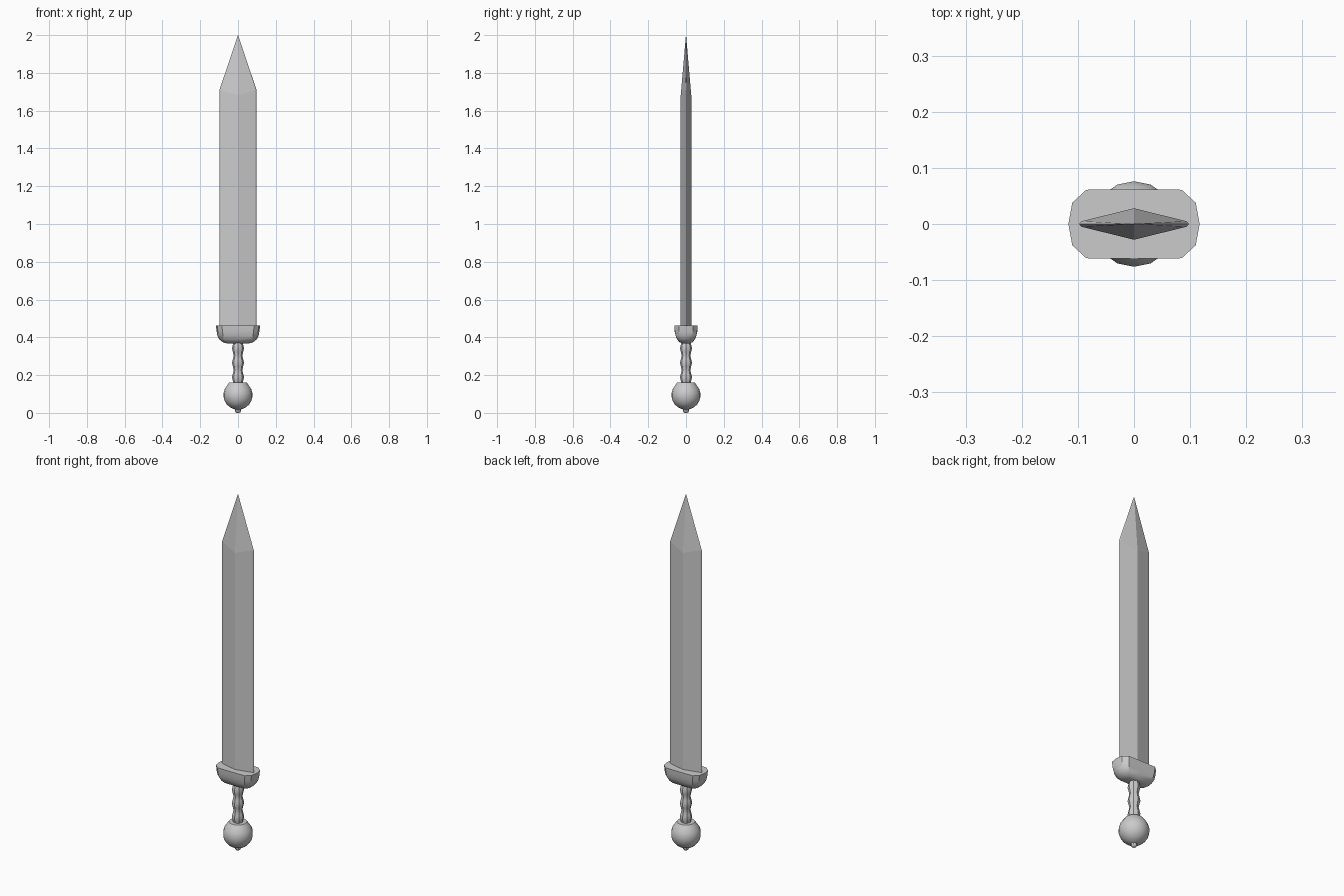
import bpy, bmesh
from math import cos, sin, pi, sqrt, radians

if "Cube" in bpy.data.objects:
    bpy.data.objects.remove(bpy.data.objects["Cube"])


def loft(name, rings, smooth_angle):
    """Skin a stack of equal-length rings and cap both ends."""
    bm = bmesh.new()
    loops = [[bm.verts.new(p) for p in ring] for ring in rings]
    n = len(rings[0])
    for a, b in zip(loops, loops[1:]):
        for i in range(n):
            j = (i + 1) % n
            bm.faces.new((a[i], a[j], b[j], b[i]))
    bm.faces.new(loops[0][::-1])
    bm.faces.new(loops[-1])
    bmesh.ops.remove_doubles(bm, verts=bm.verts, dist=0.00005)
    bmesh.ops.recalc_face_normals(bm, faces=bm.faces)
    mesh = bpy.data.meshes.new(name)
    bm.to_mesh(mesh)
    bm.free()
    ob = bpy.data.objects.new(name, mesh)
    bpy.context.collection.objects.link(ob)
    bpy.ops.object.select_all(action='DESELECT')
    ob.select_set(True)
    bpy.context.view_layer.objects.active = ob
    if smooth_angle:
        bpy.ops.object.shade_smooth_by_angle(angle=radians(smooth_angle))
    return ob


def lathe(name, profile, sides, smooth_angle):
    """Turn (radius, z) points around the vertical axis."""
    ring = [2 * pi * i / sides for i in range(sides)]
    return loft(name, [[(r * cos(a), r * sin(a), z) for a in ring]
                       for r, z in profile], smooth_angle)


# Blade: flattened diamond section with fine ground edges, tapering to a point
def blade_ring(w, t, z_edge, z_ridge):
    e, f = w * 0.95, t * 0.18
    return [(w, 0, z_edge), (e, f, z_edge), (0, t, z_ridge), (-e, f, z_edge),
            (-w, 0, z_edge), (-e, -f, z_edge), (0, -t, z_ridge), (e, -f, z_edge)]


loft("blade", [blade_ring(0.098, 0.028, 0.44, 0.44),
               blade_ring(0.098, 0.028, 1.71, 1.68),
               blade_ring(0.0004, 0.0004, 2.0, 2.0)], 0)

# Guard: rounded-end cup, flat on top and curving in underneath
outline = [(0.117, 0), (0.110, 0.038), (0.085, 0.061), (0, 0.062),
           (-0.085, 0.061), (-0.110, 0.038), (-0.117, 0), (-0.110, -0.038),
           (-0.085, -0.061), (0, -0.062), (0.085, -0.061), (0.110, -0.038)]
levels = [(0.50, 0.32, 0.368), (0.68, 0.55, 0.374), (0.84, 0.75, 0.388),
          (0.93, 0.89, 0.408), (0.97, 0.97, 0.432), (1.0, 1.0, 0.463)]
loft("guard", [[(x * sx, y * sy, z) for x, y in outline]
               for sx, sy, z in levels], 35)

# Grip: faceted handle with three finger swells
steps = 12
grip = [(0.0275 - 0.0045 * cos(2 * pi * 3 * i / steps),
         0.15 + 0.23 * i / steps) for i in range(steps + 1)]
lathe("grip", grip, 8, 35)

# Pommel: ball with a flattened top
ball = [(0.012, 0.018)]
for i in range(1, 9):
    a = -pi / 2 + pi * i / 11
    ball.append((0.077 * cos(a), 0.094 + 0.077 * sin(a)))
ball.append((0.046, 0.161))
lathe("pommel", ball, 16, 40)

# Tang button: small rivet under the pommel
lathe("tang_button", [(0.006, 0.0), (0.013, 0.004), (0.016, 0.012),
                      (0.016, 0.024)], 8, 40)
